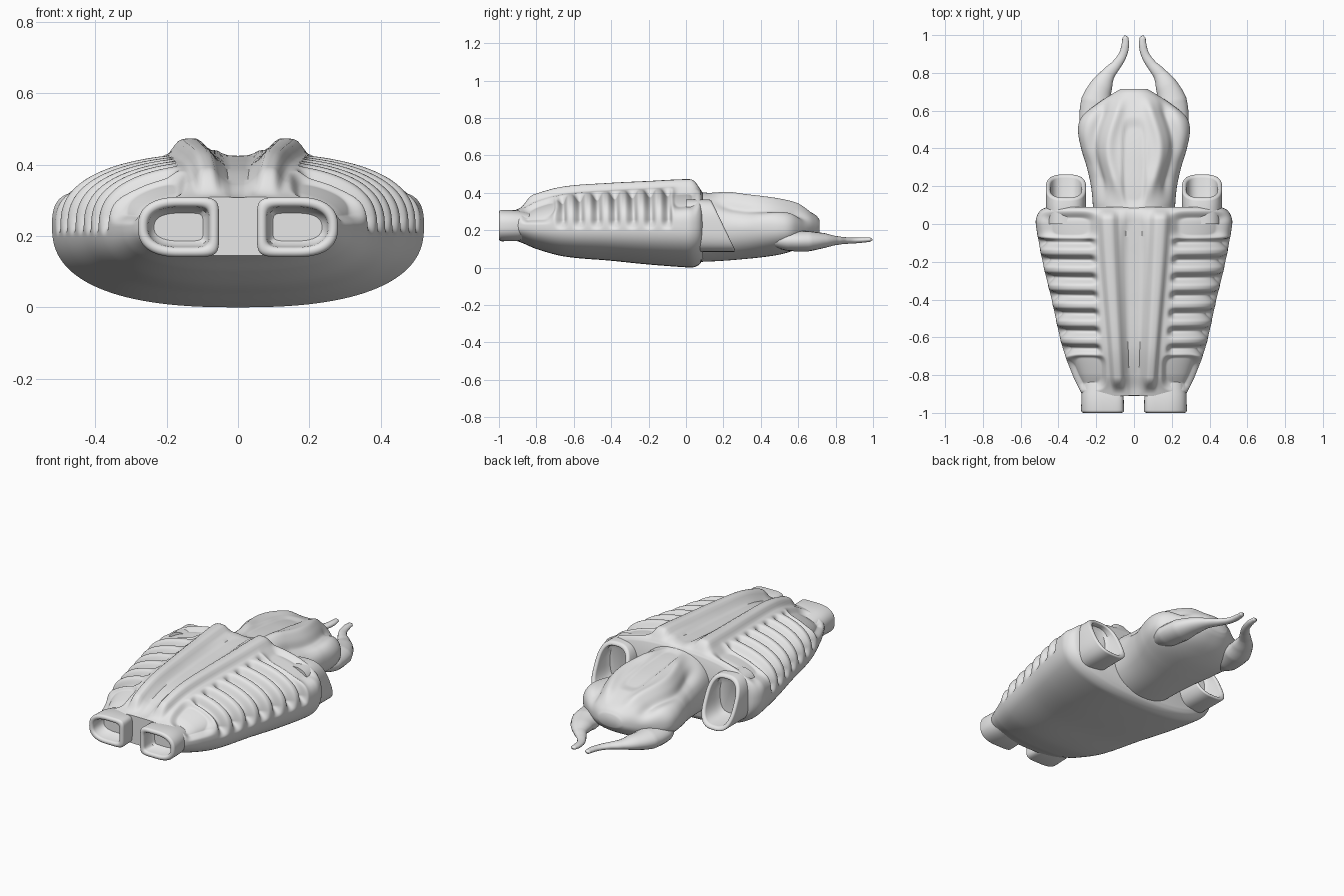
import bpy, bmesh, math
from math import cos, sin, pi, exp

cube = bpy.data.objects.get("Cube")
if cube:
    bpy.data.objects.remove(cube)

grey = bpy.data.materials.new("plain_grey")
grey.use_nodes = True
grey.diffuse_color = (0.8, 0.8, 0.8, 1)
grey.node_tree.nodes["Principled BSDF"].inputs["Base Color"].default_value = (0.8, 0.8, 0.8, 1)


def smooth(a, b, v):
    t = min(1, max(0, (v - a) / (b - a)))
    return t * t * (3 - 2 * t)


def sample(keys, y):
    """Smooth interpolation through rows of (y, values...)."""
    i = 0
    while i < len(keys) - 2 and y > keys[i + 1][0]:
        i += 1
    a, b = keys[i], keys[i + 1]
    p, n = keys[max(i - 1, 0)], keys[min(i + 2, len(keys) - 1)]
    h = b[0] - a[0]
    t = min(1, max(0, (y - a[0]) / h))
    out = []
    for k in range(1, len(a)):
        ma = (b[k] - p[k]) / (b[0] - p[0]) * h
        mb = (n[k] - a[k]) / (n[0] - a[0]) * h
        out.append((2*t**3 - 3*t*t + 1) * a[k] + (t**3 - 2*t*t + t) * ma
                   + (3*t*t - 2*t**3) * b[k] + (t**3 - t*t) * mb)
    return out


def spow(v, e):
    return math.copysign(abs(v) ** e, v)


def pocket(x, y, cx, cy, hx, hy, soft=0.035):
    """1 inside a rounded rectangle, 0 outside."""
    d = ((abs(x - cx) / hx) ** 4 + (abs(y - cy) / hy) ** 4) ** 0.25
    return smooth(0, soft, (1 - d) * min(hx, hy) + soft * 0.5)


def build(name, rings, detail=None, angle=40):
    """Skin a stack of closed rings, cap both ends, then sculpt along the normals."""
    bm = bmesh.new()
    loops = [[bm.verts.new(p) for p in ring] for ring in rings]
    n = len(loops[0])
    for a, b in zip(loops, loops[1:]):
        for i in range(n):
            j = (i + 1) % n
            bm.faces.new((a[i], a[j], b[j], b[i]))
    bm.faces.new(loops[0])
    bm.faces.new(loops[-1])
    bmesh.ops.recalc_face_normals(bm, faces=bm.faces)
    bm.normal_update()
    if detail:
        moves = [v.normal * detail(abs(v.co.x), v.co.y, v.co.z) for v in bm.verts]
        for v, m in zip(bm.verts, moves):
            v.co += m
    for f in bm.faces:
        f.smooth = True
    mesh = bpy.data.meshes.new(name)
    bm.to_mesh(mesh)
    bm.free()
    mesh.set_sharp_from_angle(angle=math.radians(angle))
    mesh.materials.append(grey)
    ob = bpy.data.objects.new(name, mesh)
    bpy.context.collection.objects.link(ob)
    return ob


def loft(name, keys, count, segs, power, detail):
    """Superellipse sections from rows of (y, half width, middle, top, bottom)."""
    rings = []
    for r in range(count + 1):
        y = keys[0][0] + (keys[-1][0] - keys[0][0]) * r / count
        w, mid, top, bot = sample(keys, y)
        ring = []
        for i in range(segs):
            a = 2 * pi * i / segs
            c, s = spow(cos(a), 2 / power), spow(sin(a), 2 / power)
            ring.append((w * c, y, mid + s * (top - mid if s > 0 else mid - bot)))
        rings.append(ring)
    return build(name, rings, detail)


# Main hull: twin ridges, centre panel, side ribs and four pockets
hull_keys = [(-0.91, 0.27, 0.225, 0.31, 0.145), (-0.87, 0.292, 0.225, 0.325, 0.13),
             (-0.8, 0.325, 0.225, 0.36, 0.10), (-0.65, 0.38, 0.225, 0.40, 0.06),
             (-0.4, 0.437, 0.228, 0.42, 0.037), (-0.2, 0.485, 0.23, 0.43, 0.017),
             (0, 0.52, 0.23, 0.44, 0.002), (0.04, 0.515, 0.23, 0.436, 0.002),
             (0.075, 0.492, 0.23, 0.42, 0.02), (0.09, 0.46, 0.23, 0.40, 0.045)]


def hull_detail(x, y, z):
    if z < 0.19:
        return 0
    t = smooth(-1.0, 0.1, y) * 0.4 + 0.6 * (y + 0.9)
    centre, wide = 0.08 + 0.06 * t, 0.03 + 0.016 * t
    upper = smooth(0.27, 0.32, z)
    f = 0.036 * exp(-((x - centre) / wide) ** 4) * smooth(-0.9, -0.8, y) * smooth(0.085, 0.02, y) * upper
    f -= 0.016 * pocket(x, y, 0, -0.41, 0.036 + 0.025 * t, 0.47, 0.014) * upper
    ribs = smooth(-0.72, -0.69, y) * smooth(-0.06, -0.09, y)
    ribs *= smooth(0.15 + 0.05 * t, 0.20 + 0.05 * t, x) * smooth(0.20, 0.26, z)
    f -= 0.042 * ribs * (0.5 + 0.5 * cos(2 * pi * (y + 0.1) / 0.0945)) ** 1.6
    f -= 0.036 * pocket(x, y, 0.35, -0.01, 0.135, 0.068) * smooth(0.23, 0.29, z)
    f -= 0.028 * pocket(x, y, 0.255, -0.785, 0.095, 0.085) * smooth(0.23, 0.27, z)
    return f


loft("hull", hull_keys, 220, 288, 2.5, hull_detail)

# Head: tapered hood with a centre panel, ridges and hollow cheeks
head_keys = [(0.0, 0.215, 0.22, 0.41, 0.03), (0.1, 0.218, 0.22, 0.405, 0.032),
             (0.2, 0.228, 0.22, 0.40, 0.037), (0.3, 0.25, 0.22, 0.39, 0.045),
             (0.4, 0.28, 0.22, 0.377, 0.055), (0.5, 0.296, 0.215, 0.357, 0.07),
             (0.57, 0.275, 0.21, 0.338, 0.09), (0.64, 0.19, 0.21, 0.31, 0.12),
             (0.695, 0.105, 0.21, 0.28, 0.16), (0.715, 0.07, 0.215, 0.255, 0.185)]


def head_detail(x, y, z):
    if z < 0.2:
        return 0
    fade = smooth(0.1, 0.25, y) * smooth(0.7, 0.58, y)
    line = 0.06 + 0.06 * sin(pi * smooth(0.75, 0.1, y)) + 0.02 * smooth(0.6, 0.3, y)
    f = 0.02 * exp(-((x - line) / 0.03) ** 2) * fade * smooth(0.25, 0.3, z)
    f -= 0.012 * pocket(x, y, 0, 0.32, 0.06, 0.22, 0.018) * smooth(0.3, 0.33, z)
    f -= 0.032 * exp(-((x - line - 0.09) / 0.035) ** 2) * fade * smooth(0.21, 0.28, z)
    return f


loft("head", head_keys, 120, 192, 2.3, head_detail)


def hollow_tube(name, side, centre, half, powers, steps, slant):
    """Open pipe along y; steps are (y, inset, slant share). half = (inner, outer, height)."""
    rings = []
    for y, inset, share in steps:
        ring = []
        for i in range(72):
            a = 2 * pi * i / 72
            outer = cos(a) > 0
            e = 2 / powers[outer]
            x = centre[0] + (half[outer] - inset) * spow(cos(a), e)
            dz = (half[2] - inset) * spow(sin(a), e)
            ring.append((side * x, y - slant * share * dz, centre[1] + dz))
        rings.append(ring)
    return build(name, rings)


def rim(end, sign, r):
    """Rounded lip from the outside over to the bore."""
    return [(end - sign * r * (1 - sin(a)), r * (1 - cos(a)), 1)
            for a in [pi * k / 8 for k in range(9)]]


nozzle_steps = [(-0.82, 0.02, 0), (-0.9, 0.002, 0)] + rim(-1, -1, 0.014) + [(-0.93, 0.034, 0), (-0.918, 0.045, 0)]
intake_steps = [(0.0, 0, 0), (0.08, 0, 0)] + rim(0.2, 1, 0.012) + [(0.125, 0.026, 0.3), (0.1, 0.04, 0)]

# Mandible path rows: x, y, z, radius
hook = [(0.20, 0.46, 0.15, 0.05), (0.212, 0.55, 0.143, 0.077), (0.20, 0.65, 0.142, 0.079),
        (0.17, 0.735, 0.145, 0.058), (0.135, 0.795, 0.145, 0.036), (0.092, 0.845, 0.145, 0.026),
        (0.06, 0.895, 0.145, 0.022), (0.046, 0.95, 0.148, 0.02), (0.046, 0.985, 0.15, 0.016),
        (0.047, 0.998, 0.15, 0.004)]
FLAT = 0.7

for label, side in (("left", 1), ("right", -1)):
    hollow_tube(label + "_nozzle", side, (0.16, 0.225), (0.107, 0.12, 0.084), (6, 2.5),
                nozzle_steps, 0)
    hollow_tube(label + "_intake", side, (0.36, 0.225), (0.107, 0.107, 0.14), (2.8, 2.8),
                intake_steps, 0.48)
    curve = bpy.data.curves.new(label + "_mandible", "CURVE")
    curve.dimensions = "3D"
    curve.bevel_depth = 1
    curve.bevel_resolution = 6
    curve.resolution_u = 10
    curve.use_fill_caps = True
    path = curve.splines.new("BEZIER")
    path.bezier_points.add(len(hook) - 1)
    for point, (x, y, z, r) in zip(path.bezier_points, hook):
        point.co = (side * x, y, z / FLAT)
        point.radius = r
        point.handle_left_type = point.handle_right_type = "AUTO"
    curve.materials.append(grey)
    mandible = bpy.data.objects.new(label + "_mandible", curve)
    mandible.scale.z = FLAT
    bpy.context.collection.objects.link(mandible)
